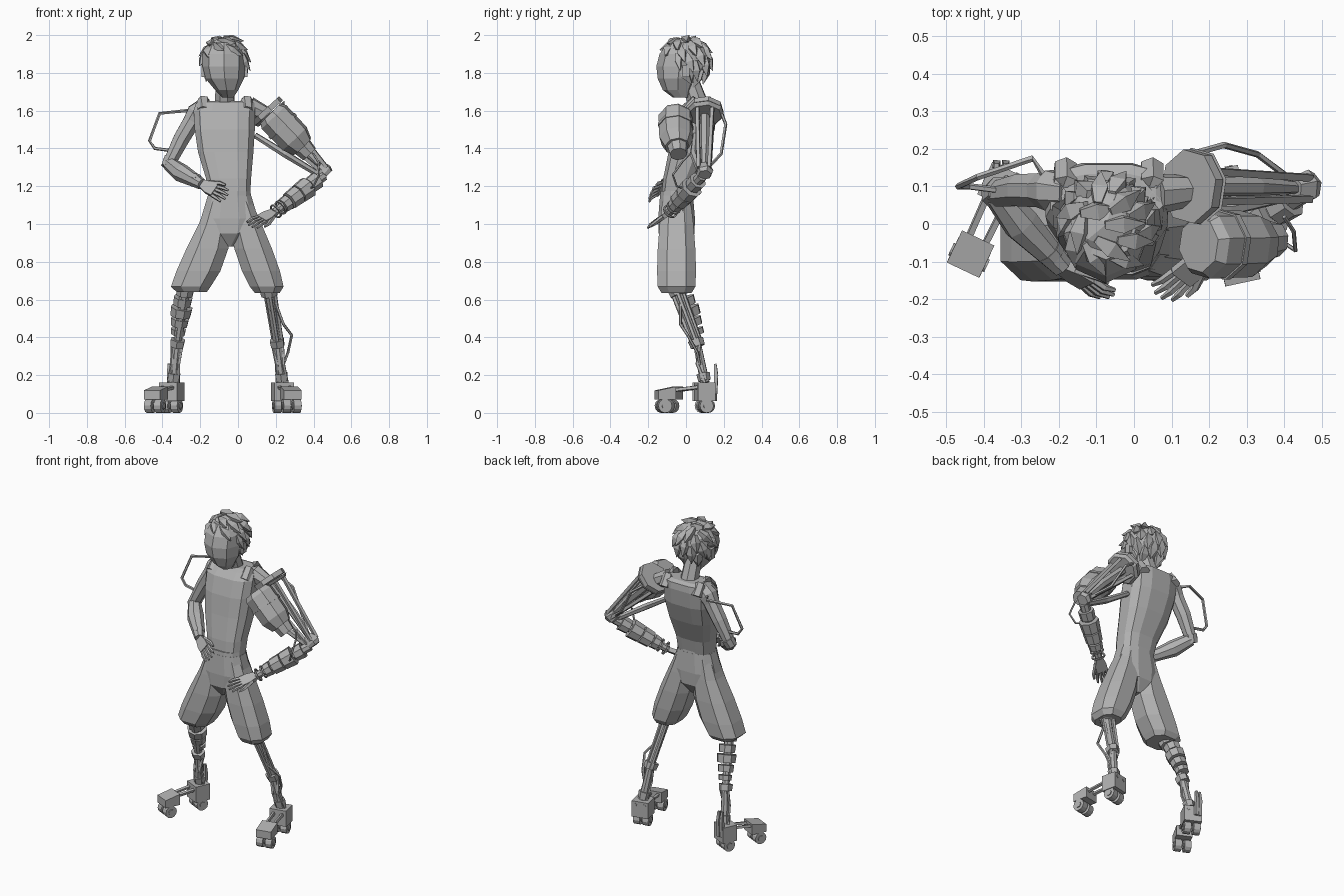
import bpy, bmesh, math, random
from mathutils import Vector as V, Matrix

random.seed(4)
if "Cube" in bpy.data.objects:
    bpy.data.objects.remove(bpy.data.objects["Cube"])

grey = bpy.data.materials.new("plain grey")
grey.use_nodes = True
COL = (0.44, 0.44, 0.44, 1)
grey.diffuse_color = COL
grey.node_tree.nodes["Principled BSDF"].inputs["Base Color"].default_value = COL


def finish(name, bm):
    bmesh.ops.recalc_face_normals(bm, faces=bm.faces)
    me = bpy.data.meshes.new(name)
    bm.to_mesh(me)
    bm.free()
    me.materials.append(grey)
    ob = bpy.data.objects.new(name, me)
    bpy.context.collection.objects.link(ob)
    return ob


def skin(name, rings):
    """Join rings of points into a closed solid."""
    bm = bmesh.new()
    vs = [[bm.verts.new(p) for p in r] for r in rings]
    n = len(vs[0])
    for a, b in zip(vs, vs[1:]):
        for i in range(n):
            j = (i + 1) % n
            bm.faces.new((a[i], a[j], b[j], b[i]))
    bm.faces.new(vs[0])
    bm.faces.new(vs[-1])
    return finish(name, bm)


def stack(name, sections, n=12, square=0.8, turn=0.5):
    """Horizontal rounded sections (x, y, z, half width, half depth)."""
    def bend(c):
        return math.copysign(abs(c) ** square, c)
    angs = [2 * math.pi * (i + turn) / n for i in range(n)]
    return skin(name, [[(x + rx * bend(math.cos(a)), y + ry * bend(math.sin(a)), z)
                        for a in angs] for x, y, z, rx, ry in sections])


def sweep(name, path, radii, n=6):
    """Tube along a path; one radius, or one per point."""
    pts = [V(p) for p in path]
    if not isinstance(radii, (list, tuple)):
        radii = [radii] * len(pts)
    rings = []
    for i, p in enumerate(pts):
        t = (pts[min(i + 1, len(pts) - 1)] - pts[max(i - 1, 0)]).normalized()
        u = t.cross(V((0.1, 1, 0.2))).normalized()
        w = t.cross(u)
        rings.append([p + radii[i] * (u * math.cos(a) + w * math.sin(a))
                      for a in [2 * math.pi * (k + 0.5) / n for k in range(n)]])
    return skin(name, rings)


def box(name, c, size, fwd=(0, -1, 0)):
    """Box whose local y runs along fwd."""
    f = V(fwd).normalized()
    s = f.cross(V((0, 0, 1))).normalized()
    m = Matrix((s, f, s.cross(f))).transposed().to_4x4()
    bm = bmesh.new()
    bmesh.ops.create_cube(bm, size=1, matrix=Matrix.Translation(c) @ m @ Matrix.Diagonal((*size, 1)))
    return finish(name, bm)


def cuffs(name, a, b, spots, n=8):
    """Bands round the line a-b: (position, half length, radius)."""
    a, b = V(a), V(b)
    d = (b - a).normalized()
    for i, (t, h, r) in enumerate(spots):
        c = a.lerp(b, t)
        sweep(f"{name}_{i + 1}", [c - d * h, c + d * h], [r, r * 0.92], n)


def hand(name, wrist, tip, spread):
    w, t, s = V(wrist), V(tip), V(spread).normalized()
    k = w.lerp(t, 0.5)
    thin = (t - w).cross(s).normalized() * 0.013
    skin(name + "_palm", [[p + s * r + thin, p - s * r + thin, p - s * r - thin, p + s * r - thin]
                          for p, r in ((w, 0.022), (w.lerp(t, 0.25), 0.034), (k, 0.034))])
    for i in range(4):
        o = s * (i - 1.5) * 0.019
        end = t + o * 1.3 - (t - w) * 0.08 * abs(i - 1.5)
        sweep(f"{name}_finger_{i + 1}", [k + o, (k + o).lerp(end, 0.55) + thin * 0.5, end],
              [0.011, 0.01, 0.006], 5)
    sweep(name + "_thumb", [w.lerp(t, 0.15) + s * 0.025, k + s * 0.052, k + s * 0.055 + (t - w) * 0.18],
          [0.013, 0.011, 0.007], 5)


# Torso with raised shoulder straps, and shorts
stack("torso", [(-.045, -.05, 1.14, .112, .083), (-.05, -.035, 1.24, .122, .088),
                (-.065, .01, 1.38, .15, .105), (-.07, .04, 1.5, .163, .115),
                (-.072, .06, 1.6, .167, .105), (-.068, .075, 1.64, .158, .085),
                (-.068, .08, 1.652, .13, .055)], 12, .68)
for s in (-1, 1):
    sweep("shoulder_strap", [(-.068 + s * .115, .0, 1.6), (-.068 + s * .115, .05, 1.65),
                             (-.068 + s * .115, .11, 1.648), (-.068 + s * .115, .15, 1.59)], .034, 6)
stack("waistband", [(-.045, -.05, 1.14, .118, .09), (-.045, -.05, 1.175, .114, .087)])
stack("shorts_seat", [(-.05, -.05, .88, .03, .05), (-.047, -.05, .95, .13, .098),
                      (-.045, -.05, 1.03, .155, .1), (-.045, -.05, 1.15, .118, .09)])
stack("right_shorts_leg", [(-.105, -.05, 1.12, .06, .08), (-.125, -.05, 1.0, .088, .095),
                           (-.162, -.05, .87, .118, .106), (-.21, -.05, .75, .124, .11),
                           (-.25, -.05, .668, .112, .106), (-.245, -.05, .64, .085, .085)], 8)
stack("left_shorts_leg", [(.015, -.05, 1.12, .06, .08), (.04, -.05, 1.0, .09, .095),
                          (.08, -.05, .87, .106, .106), (.122, -.05, .75, .107, .11),
                          (.152, -.05, .668, .095, .106), (.155, -.05, .635, .07, .085)], 8)

# Neck and head, with a ridge down the face
sweep("neck", [(-.07, .07, 1.62), (-.07, .02, 1.76)], [.056, .05], 8)
stack("head", [(-.055, -.025, 1.67, .03, .045), (-.06, -.043, 1.71, .062, .08),
               (-.07, -.042, 1.77, .102, .108), (-.075, -.035, 1.835, .113, .122),
               (-.075, -.025, 1.9, .112, .115), (-.075, -.015, 1.96, .08, .08)], 8, 1, 0)
for s, side in ((-1, "right"), (1, "left")):
    box(side + "_ear", (-.072 + s * .11, .0, 1.81), (.022, .035, .065))

# Hair: faceted cap with swept locks
hc = V((-.073, .0, 1.862))
bm = bmesh.new()
bmesh.ops.create_icosphere(bm, subdivisions=2, radius=1)
bmesh.ops.delete(bm, geom=[v for v in bm.verts if v.co.z < (.3 if v.co.y < -.15 else -.8)], context='VERTS')
for v in bm.verts:
    v.co = hc + V((v.co.x * .113, v.co.y * .128, v.co.z * .126)) * random.uniform(.95, 1.05)
finish("hair_cap", bm)
for i in range(38):
    z = .97 - 1.65 * (i + .5) / 38
    a = i * 2.4
    r = math.sqrt(1 - z * z)
    d = V((r * math.cos(a), r * math.sin(a), z))
    if d.y < -.2 and z < .4:
        continue
    p = hc + V((d.x * .1, d.y * .112, d.z * .115))
    flow = V((.45 - d.y * .4, -.1 + d.x * .4, -.75))
    flow = (flow - d * flow.dot(d) * .95).normalized()
    sweep("hair_lock", [p - flow * .04, p + flow * .01 + d * .008, p + flow * .07 + d * .024],
          [.014, .031, .001], 4)
sweep("side_lock", [(.02, -.04, 1.9), (.038, -.04, 1.86), (.066, -.03, 1.81)], [.02, .022, .001], 4)

# Right arm, hand on hip, with outer cable
RS, RE, RW = (-.22, .09, 1.585), (-.365, .08, 1.32), (-.19, -.115, 1.21)
sweep("right_shoulder", [(-.17, .085, 1.625), RS, (-.255, .09, 1.53)], [.05, .058, .045], 8)
sweep("right_upper_arm", [RS, (-.3, .09, 1.45), RE], [.05, .046, .036], 8)
sweep("right_elbow", [(-.355, .09, 1.345), (-.375, .075, 1.3)], [.04, .036], 8)
sweep("right_forearm", [RE, (-.3, .0, 1.27), RW], [.038, .05, .03], 8)
cuffs("right_wrist_band", RE, RW, [(.82, .012, .038)])
hand("right_hand", RW, (-.055, -.195, 1.14), (.55, .25, .8))
sweep("right_arm_cable", [(-.24, .13, 1.6), (-.27, .175, 1.6), (-.415, .125, 1.585),
                          (-.468, .1, 1.44), (-.44, .1, 1.4), (-.36, .09, 1.39)], .009, 5)

# Left shoulder: disc, pauldron and open strut frame
sweep("left_shoulder_joint", [(.06, .08, 1.62), (.16, .09, 1.575)], [.055, .04], 8)
sweep("shoulder_disc", [(.145, .1, 1.61), (.165, .1, 1.588)], .1, 8)
sweep("shoulder_disc_rim", [(.167, .1, 1.586), (.178, .1, 1.573)], [.105, .09], 8)
sweep("pauldron", [(.172, -.055, 1.585), (.19, -.055, 1.567), (.3, -.053, 1.452), (.34, -.047, 1.41)],
      [.075, .092, .09, .066], 8)
sweep("pauldron_band", [(.23, -.054, 1.525), (.243, -.054, 1.511)], .096, 8)
sweep("pauldron_cap", [(.335, -.045, 1.415), (.378, -.04, 1.37)], [.056, .047], 8)
for i, (y, o) in enumerate([(.06, .05), (.06, -.035), (.14, .05), (.14, -.035)]):
    sweep(f"arm_strut_{i + 1}", [(.165 + o, y, 1.575 + o), (.455 + o * .3, .095 + (y - .1) * .7, 1.285 + o * .3)],
          .013, 4)
sweep("arm_piston", [(.17, .1, 1.575), (.33, .1, 1.42), (.455, .095, 1.28)], [.026, .026, .014], 6)
sweep("inner_arm_rod", [(.09, .05, 1.47), (.25, .04, 1.37), (.43, .08, 1.26)], [.016, .02, .016], 6)
sweep("elbow_block", [(.425, .095, 1.305), (.46, .1, 1.275), (.475, .1, 1.26)], [.034, .046, .036], 6)
sweep("left_arm_cable", [(.17, .19, 1.58), (.24, .21, 1.53), (.33, .185, 1.37), (.43, .11, 1.29)], .009, 5)
sweep("elbow_cable", [(.4, .02, 1.37), (.425, -.02, 1.33), (.43, -.07, 1.26), (.4, -.05, 1.2), (.37, .02, 1.18)], .006, 5)

# Left forearm, cuffs and hand
FA, FB = (.45, .085, 1.255), (.19, -.09, 1.06)
sweep("left_forearm", [FA, FB], [.03, .022], 8)
cuffs("forearm_cuff", FA, FB, [(.2, .028, .048), (.4, .034, .06), (.6, .032, .054), (.77, .02, .044)])
bm = bmesh.new()
axis = (V(FB) - V(FA)).to_track_quat('Z', 'Y').to_matrix().to_4x4()
for t in (.86, .96):
    c = V(FA).lerp(V(FB), t)
    for k in range(12):
        m = Matrix.Translation(c) @ axis @ Matrix.Rotation(k * math.tau / 12, 4, 'Z') @ Matrix.Translation((.036, 0, 0))
        bmesh.ops.create_cube(bm, size=1, matrix=m @ Matrix.Diagonal((.008, .02, .009, 1)))
finish("wrist_rings", bm)
hand("left_hand", FB, (.06, -.195, .985), (.6, -.45, -.35))


def foot(side, rear, toe):
    """Rolling foot: heel block, toe box, link bars and wheels."""
    r, t = V((*rear, 0)), V((*toe, 0))
    d = (t - r).normalized()
    s = d.cross(V((0, 0, 1)))
    up = V((0, 0, 1))
    box(side + "_heel_block", r + up * .112, (.105, .095, .1), d)
    toe_box = box(side + "_toe_box", t + up * .105, (.095, .095, .068), d)
    for v in toe_box.data.vertices:
        if v.co.z > .11 and (v.co - t).dot(d) > 0:
            v.co.z -= .02
    for o in (-.028, .028):
        for nm, c in (("heel", r), ("toe", t + d * .01)):
            for h, rad in ((.02, .037), (.025, .018)):
                p = c + s * o + up * .037
                sweep(f"{side}_{nm}_wheel", [p - s * h, p + s * h], rad, 12)
        sweep(side + "_link_bar", [r - d * .05 + s * o + up * .14, r + s * o + up * .14, t + s * o * .8 + up * .115], .011, 4)


foot("right", (-.35, .1), (-.435, -.08))
foot("left", (.235, .1), (.28, -.11))
for x in (-.366, -.342):
    sweep("right_heel_fin", [(x, .155, .1), (x, .16, .2), (x, .155, .26)], [.014, .014, .009], 4)

# Lower legs: rods, bands and cables
legs = {"right": ((-.275, -.05, .68), (-.322, .06, .36), (-.342, .1, .16), .032),
        "left": ((.158, -.06, .68), (.21, .06, .36), (.235, .1, .16), .026)}
for side, (knee, ankle, sole, rad) in legs.items():
    K, A, S = V(knee), V(ankle), V(sole)
    sweep(side + "_shin", [K, K.lerp(A, .4), A, S], [rad, rad * .8, .022, .026], 8)
    cuffs(side + "_knee_band", K, A, [(.12, .02, .05)])
    cuffs(side + "_ankle_band", K, A, [(.97, .02, .042)], 6)
    cuffs(side + "_ankle_collar", A, S, [(.85, .02, .036)], 6)
    for o in (-.025, .025):
        sweep(side + "_ankle_rod", [A + V((o, .012, 0)), A.lerp(S, .5) + V((o * .7, -.02, 0)), S + V((o, 0, 0))], .01, 5)
K, A = map(V, legs["right"][:2])
back = V((-.005, .02, 0))
cuffs("right_calf_plate", K + back, A + back, [(.28, .022, .052), (.45, .024, .06), (.62, .02, .05), (.78, .015, .042)])
K, A = map(V, legs["left"][:2])
for o in (V((.03, 0, 0)), V((-.02, .03, 0)), V((0, -.03, 0))):
    sweep("left_shin_rod", [K + o, A + o * .8], .012, 5)
sweep("left_leg_cable", [(.2, -.03, .58), (.24, -.03, .47), (.285, .01, .41), (.265, .06, .32), (.22, .085, .2)], .008, 5)
